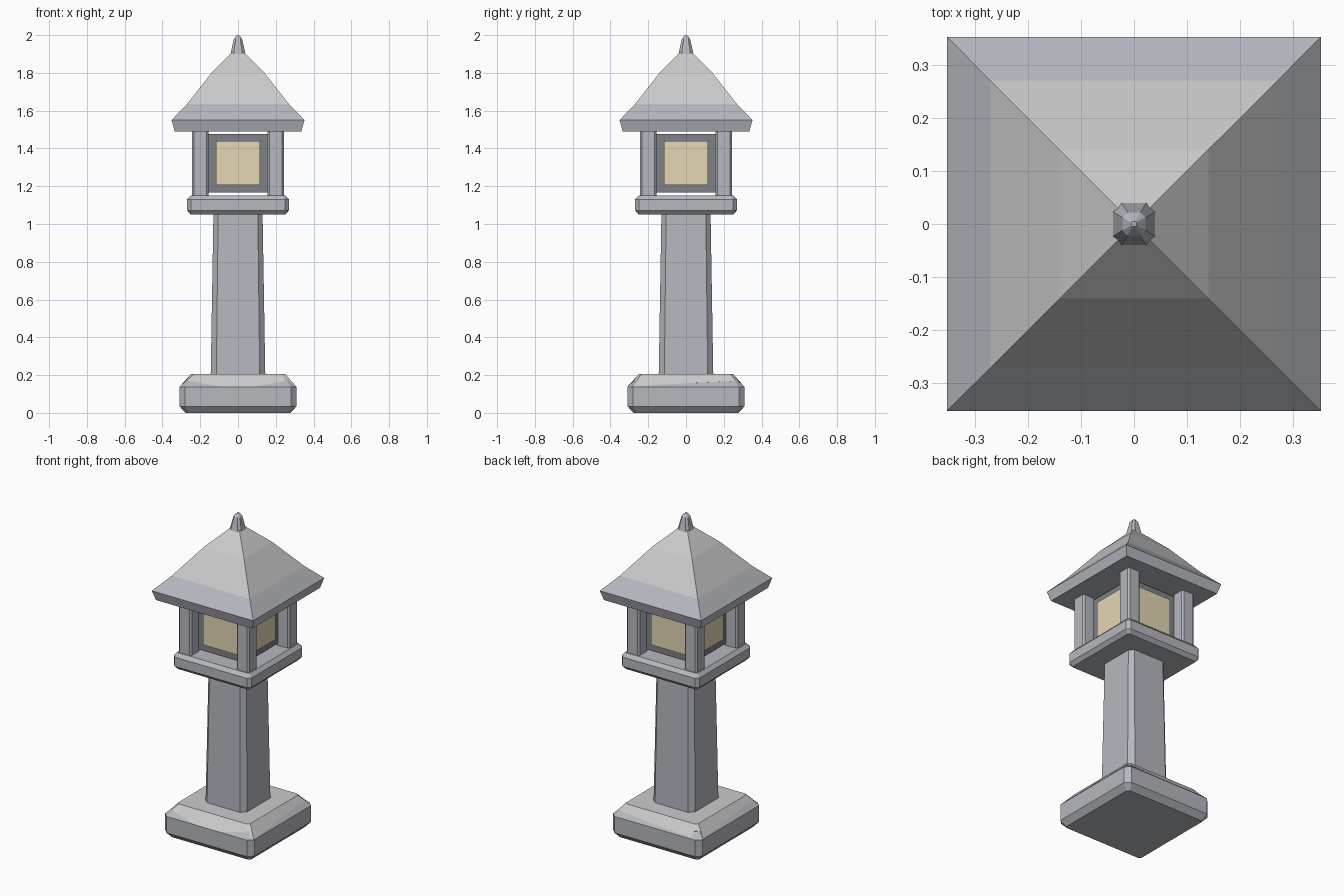
import bpy, bmesh

if "Cube" in bpy.data.objects:
    bpy.data.objects.remove(bpy.data.objects["Cube"])


def material(name, rgb):
    m = bpy.data.materials.new(name)
    m.diffuse_color = (*rgb, 1)
    m.use_nodes = True
    m.node_tree.nodes["Principled BSDF"].inputs["Base Color"].default_value = m.diffuse_color
    return m


STONE = material("stone", (0.46, 0.48, 0.52))
DARK = material("dark_frame", (0.21, 0.22, 0.25))
GLASS = material("warm_glass", (0.78, 0.68, 0.46))


def square(h, z, c=0.0, cx=0.0, cy=0.0):
    """Square ring of half width h, with corners cut by c."""
    if c:
        k = h - c
        pts = [(k, -h), (h, -k), (h, k), (k, h), (-k, h), (-h, k), (-h, -k), (-k, -h)]
    else:
        pts = [(h, -h), (h, h), (-h, h), (-h, -h)]
    return [(x + cx, y + cy, z) for x, y in pts]


def loft(name, rings, mat=None):
    """Skin a stack of rings and cap both ends."""
    bm = bmesh.new()
    vs = [[bm.verts.new(p) for p in r] for r in rings]
    n = len(rings[0])
    for a, b in zip(vs, vs[1:]):
        for i in range(n):
            j = (i + 1) % n
            bm.faces.new((a[i], a[j], b[j], b[i]))
    bm.faces.new(vs[0][::-1])
    bm.faces.new(vs[-1])
    bmesh.ops.recalc_face_normals(bm, faces=bm.faces)
    me = bpy.data.meshes.new(name)
    bm.to_mesh(me)
    bm.free()
    ob = bpy.data.objects.new(name, me)
    bpy.context.collection.objects.link(ob)
    if mat:
        me.materials.append(mat)
    return ob


# Plinth
loft("base", [square(0.278, 0, 0.015), square(0.31, 0.035, 0.03),
              square(0.31, 0.138, 0.03), square(0.274, 0.172, 0.015)], STONE)

# Uneven snow lying on the plinth: (x, y, z) round the lower edge
edge = [(-0.27, -0.276, 0.170), (-0.08, -0.311, 0.138), (0.08, -0.311, 0.138), (0.25, -0.28, 0.168),
        (0.308, -0.285, 0.140), (0.292, 0.0, 0.157), (0.279, 0.265, 0.169),
        (0.26, 0.28, 0.168), (0.0, 0.296, 0.152), (-0.25, 0.303, 0.145),
        (-0.308, 0.27, 0.140), (-0.29, 0.0, 0.157), (-0.279, -0.26, 0.169)]
top = [(max(-0.25, min(0.25, x)), max(-0.25, min(0.25, y)), 0.205) for x, y, z in edge]
top[0], top[-1] = (-0.235, -0.25, 0.205), (-0.25, -0.235, 0.205)
top[3], top[4] = (0.235, -0.25, 0.205), (0.25, -0.235, 0.205)
top[6], top[7] = (0.25, 0.235, 0.205), (0.235, 0.25, 0.205)
top[9], top[10] = (-0.235, 0.25, 0.205), (-0.25, 0.235, 0.205)
loft("base_snow", [edge, top])

# Tapered column
loft("column", [square(0.145, 0.17, 0.03), square(0.13, 1.06, 0.025)], STONE)

# Platform under the lamp
loft("platform", [square(0.25, 1.05, 0.01), square(0.27, 1.072, 0.02),
                  square(0.27, 1.13, 0.02), square(0.25, 1.152, 0.01)], STONE)

# Corner posts
for sx in (-1, 1):
    for sy in (-1, 1):
        loft("corner_post", [square(0.044, z, 0.01, sx * 0.2, sy * 0.2) for z in (1.148, 1.495)], STONE)

# Lamp box and its four panes
loft("lamp_frame", [square(0.17, 1.167), square(0.17, 1.477)], DARK)
for i in range(4):
    pane = loft("window_pane", [[(0.117, -0.178, z), (0.117, -0.16, z),
                                 (-0.117, -0.16, z), (-0.117, -0.178, z)] for z in (1.207, 1.44)], GLASS)
    pane.rotation_euler.z = i * 1.5707963

# Roof, its snow and the finial
loft("roof", [square(0.335, 1.49), square(0.352, 1.55), square(0.27, 1.635)], STONE)
loft("roof_snow", [square(0.27, 1.635), square(0.14, 1.80), square(0.03, 1.91)])
loft("finial", [square(0.041, 1.895, 0.017), square(0.033, 1.93, 0.014),
                square(0.022, 1.98, 0.01), square(0.005, 2.0, 0.002)], STONE)
